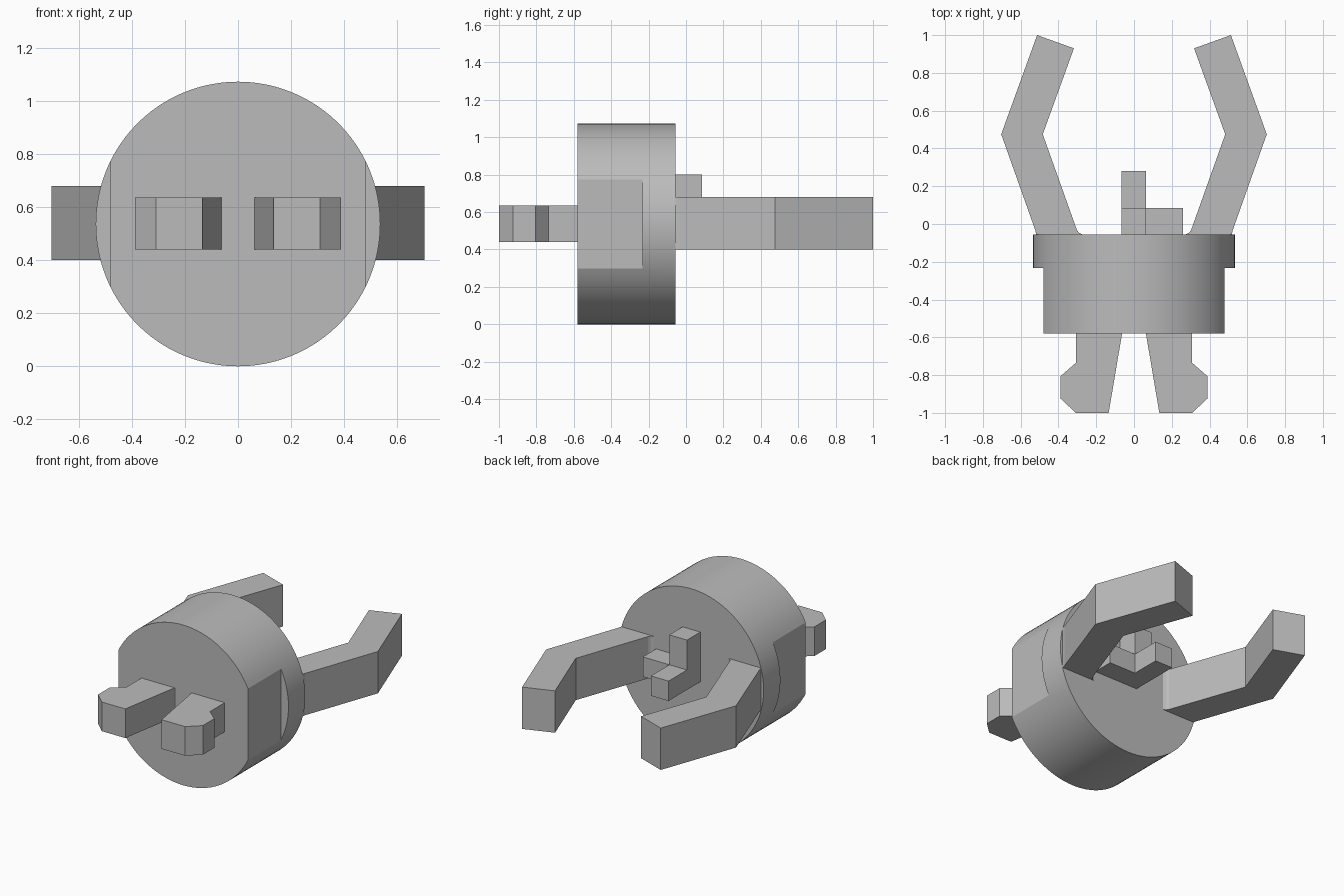
import bpy, bmesh, math

if "Cube" in bpy.data.objects:
    bpy.data.objects.remove(bpy.data.objects["Cube"])

grey = bpy.data.materials.new("plain_grey")
grey.diffuse_color = (0.5, 0.5, 0.5, 1)
grey.use_nodes = True
grey.node_tree.nodes["Principled BSDF"].inputs["Base Color"].default_value = grey.diffuse_color


def prism(name, outline, z0, z1):
    """Extrude an (x, y) outline from z0 up to z1."""
    bm = bmesh.new()
    face = bm.faces.new([bm.verts.new((x, y, z0)) for x, y in outline])
    new = bmesh.ops.extrude_face_region(bm, geom=[face])["geom"]
    verts = [v for v in new if isinstance(v, bmesh.types.BMVert)]
    bmesh.ops.translate(bm, verts=verts, vec=(0, 0, z1 - z0))
    bmesh.ops.recalc_face_normals(bm, faces=bm.faces)
    mesh = bpy.data.meshes.new(name)
    bm.to_mesh(mesh)
    bm.free()
    mesh.materials.append(grey)
    obj = bpy.data.objects.new(name, mesh)
    bpy.context.collection.objects.link(obj)
    return obj


def box(name, x0, x1, y0, y1, z0, z1):
    return prism(name, [(x0, y0), (x1, y0), (x1, y1), (x0, y1)], z0, z1)


# Round body lying along y
R, FRONT, BACK = 0.536, -0.58, -0.055
bpy.ops.mesh.primitive_cylinder_add(
    vertices=96, radius=R, depth=BACK - FRONT,
    location=(0, (FRONT + BACK) / 2, R), rotation=(math.pi / 2, 0, 0))
body = bpy.context.object
body.name = "round_body"
body.data.materials.append(grey)

# Flat cuts on both sides, stopping short of the back rim
for side in (-1, 1):
    a, b = sorted((side * 0.48, side * 0.8))
    cutter = box("flat_cutter", a, b, -0.8, -0.232, -0.2, 1.3)
    cutter.hide_render = True
    mod = body.modifiers.new("flat", "BOOLEAN")
    mod.operation, mod.solver, mod.object = "DIFFERENCE", "EXACT", cutter
    bpy.context.view_layer.objects.active = body
    bpy.ops.object.modifier_apply(modifier=mod.name)
    bpy.data.objects.remove(cutter)
bpy.ops.object.select_all(action="DESELECT")
body.select_set(True)
bpy.ops.object.shade_smooth_by_angle(angle=math.radians(25))

# Bent arms at the back and hooked prongs at the front, one pair each
ARM = [(0.515, -0.07), (0.522, -0.035), (0.703, 0.475), (0.513, 1.0),
       (0.318, 0.93), (0.483, 0.475), (0.303, -0.03), (0.293, -0.045),
       (0.275, -0.055), (0.275, -0.07)]
PRONG = [(0.058, -0.57), (0.064, -0.585), (0.134, -1.0), (0.308, -1.0),
         (0.388, -0.925), (0.388, -0.805), (0.308, -0.735), (0.308, -0.57)]
for label, s in (("left", -1), ("right", 1)):
    prism(label + "_arm", [(s * x, y) for x, y in ARM], 0.40, 0.68)
    prism(label + "_prong", [(s * x, y) for x, y in PRONG], 0.44, 0.635)

# Three-way corner bracket on the back face
box("bracket_post", -0.067, 0.064, -0.06, 0.085, 0.467, 0.80)
box("bracket_back_bar", -0.067, 0.064, 0.085, 0.28, 0.467, 0.60)
box("bracket_side_bar", 0.064, 0.26, -0.06, 0.085, 0.467, 0.60)
